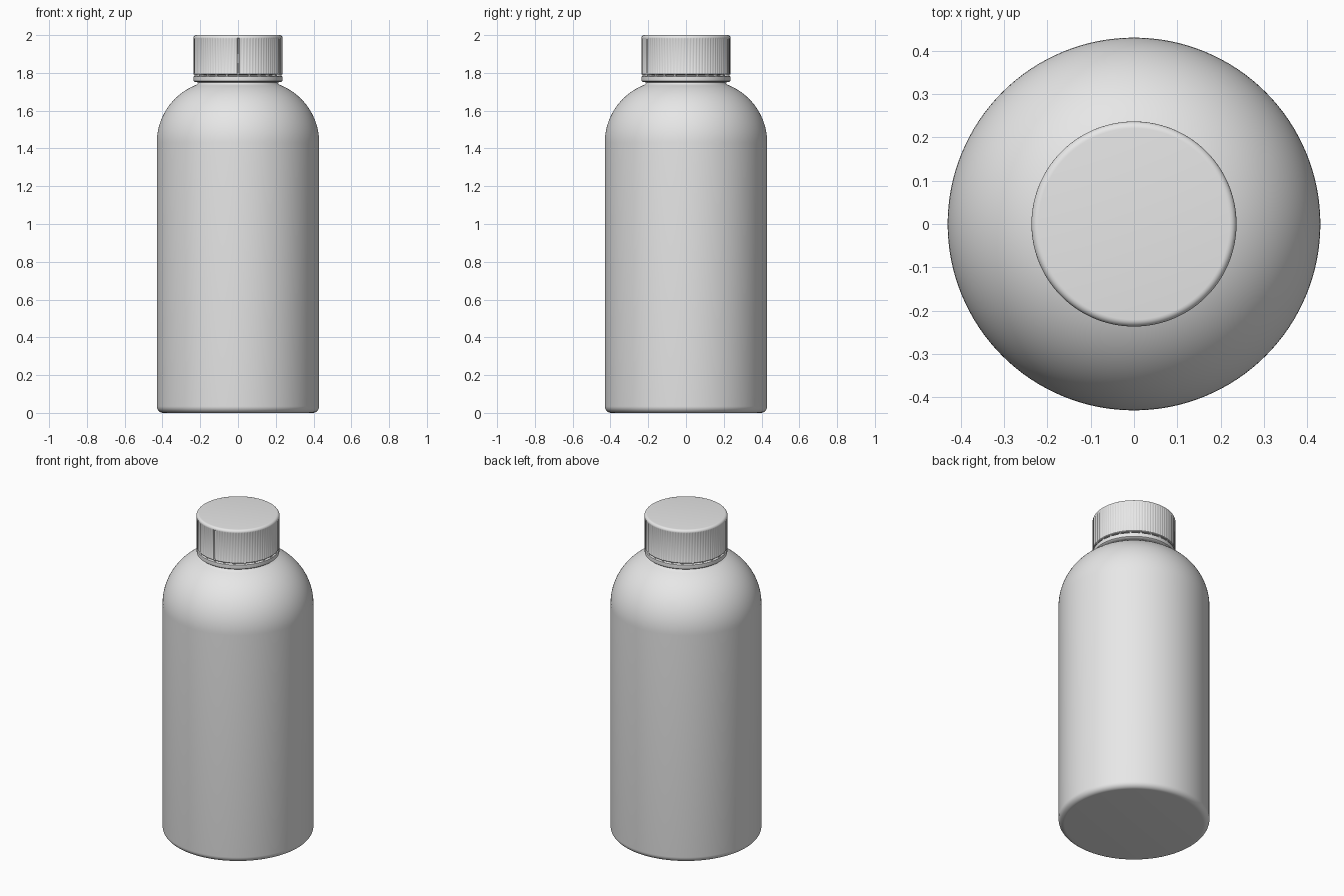
import bpy, bmesh, math
from math import cos, sin, pi

if "Cube" in bpy.data.objects:
    bpy.data.objects.remove(bpy.data.objects["Cube"])

grey = bpy.data.materials.new("light grey")
grey.diffuse_color = (0.8, 0.8, 0.8, 1)
grey.use_nodes = True
grey.node_tree.nodes["Principled BSDF"].inputs["Base Color"].default_value = grey.diffuse_color


def arc(cx, cz, r, a0, a1, n):
    """Points of a profile arc, angles in degrees."""
    return [(cx + r * cos(math.radians(a0 + (a1 - a0) * i / n)),
             cz + r * sin(math.radians(a0 + (a1 - a0) * i / n))) for i in range(n + 1)]


def lathe(name, profile, steps, offset=None, sharp=35):
    """Turn a (radius, z) profile; offset(i, z) changes the radius per column."""
    bm = bmesh.new()
    rings = []
    for r, z in profile:
        ring = []
        for i in range(steps):
            a = 2 * pi * i / steps - pi / 2
            rr = r + (offset(i, z) if offset else 0)
            ring.append(bm.verts.new((rr * cos(a), rr * sin(a), z)))
        rings.append(ring)
    for lo, hi in zip(rings, rings[1:]):
        for i in range(steps):
            j = (i + 1) % steps
            bm.faces.new((lo[i], lo[j], hi[j], hi[i]))
    bm.faces.new(rings[0][::-1])
    bm.faces.new(rings[-1])
    return finish(name, bm, sharp)


def finish(name, bm, sharp):
    bmesh.ops.recalc_face_normals(bm, faces=bm.faces)
    mesh = bpy.data.meshes.new(name)
    bm.to_mesh(mesh)
    bm.free()
    mesh.materials.append(grey)
    ob = bpy.data.objects.new(name, mesh)
    bpy.context.collection.objects.link(ob)
    bpy.ops.object.select_all(action='DESELECT')
    ob.select_set(True)
    bpy.context.view_layer.objects.active = ob
    bpy.ops.object.shade_smooth_by_angle(angle=math.radians(sharp))
    return ob


# bottle body: rounded foot, straight wall, domed shoulder, neck
body = arc(0.395, 0.035, 0.035, -90, 0, 8)
body += arc(0.10, 1.43, 0.33, 0, 69, 24)
body += [(0.212, 1.744), (0.208, 1.752), (0.208, 1.80)]
lathe("bottle_body", body, 128)

# tamper ring under the cap
ring = [(0.213, 1.750), (0.229, 1.752), (0.235, 1.757),
        (0.236, 1.770), (0.235, 1.781), (0.231, 1.784), (0.213, 1.785)]
lathe("tamper_ring", ring, 128)

# screw cap with fine vertical ribs and one front seam
RIBS = 90


def ribs(i, z):
    if not 1.798 < z < 1.982:
        return 0
    if i in (0, 1):
        return -0.005
    return -0.0025 if i % 4 < 2 else 0


cap = [(0.21, 1.790), (0.233, 1.791), (0.2365, 1.795), (0.2365, 1.799), (0.2365, 1.980)]
cap += arc(0.2205, 1.984, 0.016, 0, 90, 6)
lathe("screw_cap", cap, RIBS * 4, ribs, 40)

# small bridges joining the ring to the cap
bm = bmesh.new()
BRIDGES = 24
for k in range(BRIDGES):
    a = 2 * pi * k / BRIDGES
    made = bmesh.ops.create_cube(bm, size=1)["verts"]
    bmesh.ops.scale(bm, vec=(0.02, 0.012, 0.012), verts=made)
    bmesh.ops.translate(bm, vec=(0.221, 0, 1.7875), verts=made)
    for v in made:
        x, y = v.co.x, v.co.y
        v.co.x, v.co.y = x * cos(a) - y * sin(a), x * sin(a) + y * cos(a)
finish("ring_bridges", bm, 30)
